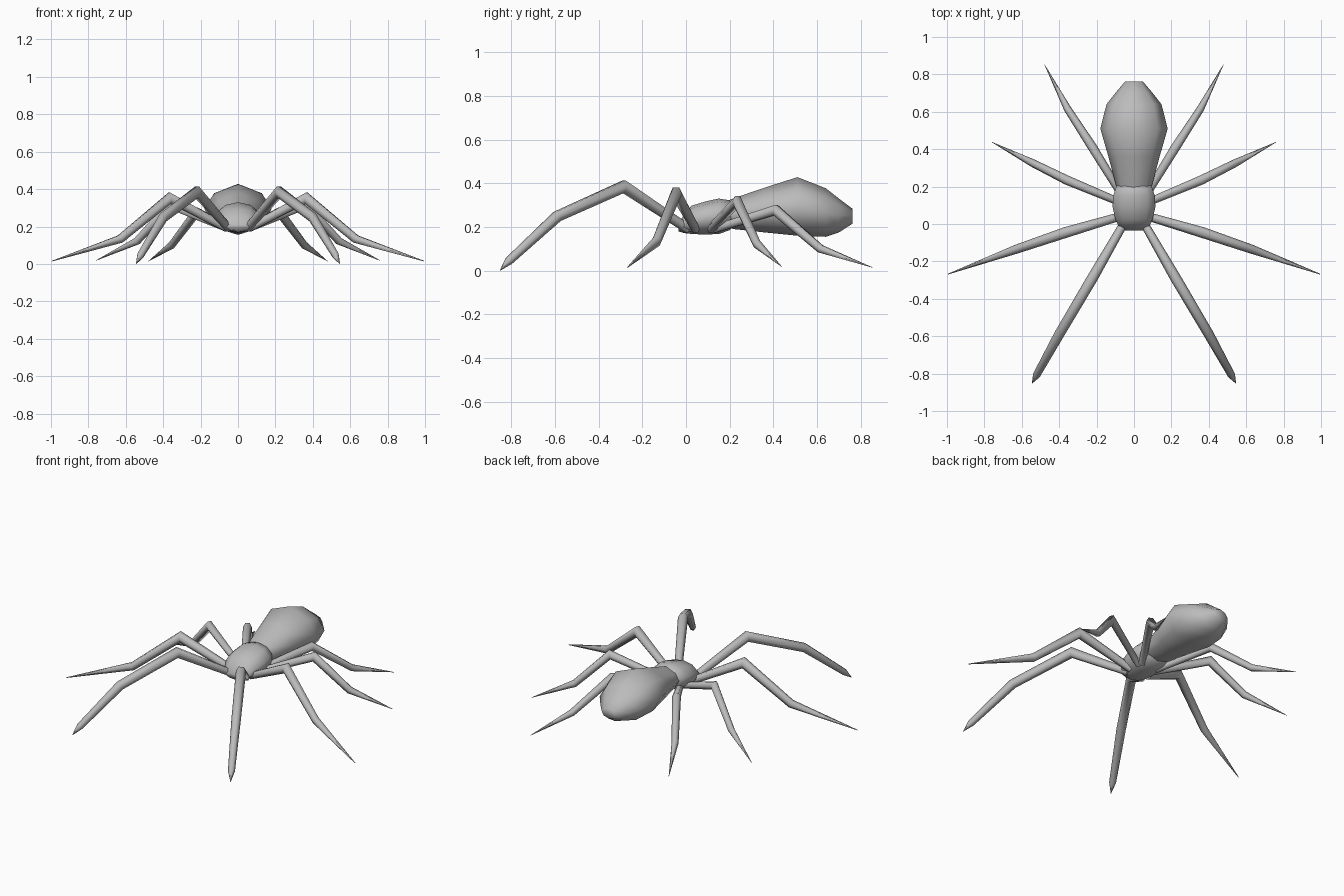
import bpy, bmesh, math
from mathutils import Vector

if "Cube" in bpy.data.objects:
    bpy.data.objects.remove(bpy.data.objects["Cube"])

grey = bpy.data.materials.new("body grey")
grey.diffuse_color = (0.5, 0.5, 0.5, 1)
grey.use_nodes = True
grey.node_tree.nodes["Principled BSDF"].inputs["Base Color"].default_value = grey.diffuse_color


def loft(name, rings, sharp=40):
    """Skin a list of equal-sized point rings, capping both ends."""
    bm = bmesh.new()
    loops = [[bm.verts.new(p) for p in ring] for ring in rings]
    n = len(loops[0])
    for a, b in zip(loops, loops[1:]):
        for i in range(n):
            j = (i + 1) % n
            bm.faces.new((a[i], a[j], b[j], b[i]))
    bm.faces.new(loops[0])
    bm.faces.new(loops[-1])
    bmesh.ops.recalc_face_normals(bm, faces=bm.faces[:])
    mesh = bpy.data.meshes.new(name)
    bm.to_mesh(mesh)
    bm.free()
    mesh.materials.append(grey)
    obj = bpy.data.objects.new(name, mesh)
    bpy.context.collection.objects.link(obj)
    bpy.ops.object.select_all(action='DESELECT')
    obj.select_set(True)
    bpy.context.view_layer.objects.active = obj
    bpy.ops.object.shade_smooth_by_angle(angle=math.radians(sharp))
    return obj


def body(name, profile, sides, sharp, peak=1.0):
    """Profile rows: y, half width, bottom z, top z. A peak above 1 slopes the back."""
    rings = []
    for y, w, lo, hi in profile:
        ring = []
        for i in range(sides):
            a = 2 * math.pi * i / sides
            c = math.cos(a)
            c = c ** peak if c > 0 else c
            ring.append((w * math.sin(a), y, (lo + hi) / 2 + (hi - lo) / 2 * c))
        rings.append(ring)
    return loft(name, rings, sharp)


def leg(name, points, radii, side, sides=6):
    """Tapered tube with mitred joints along a bent path."""
    pts = [Vector((x * side, y, z)) for x, y, z in points]
    rings = []
    for k, p in enumerate(pts):
        before = (p - pts[max(k - 1, 0)]).normalized()
        after = (pts[min(k + 1, len(pts) - 1)] - p).normalized()
        t = (before + after).normalized()
        across = t.cross(Vector((0, 0, 1))).normalized()
        up = across.cross(t)
        stretch = 1 / max(0.75, t.dot(after if after.length else before))
        ring = []
        for i in range(sides):
            a = 2 * math.pi * i / sides
            ring.append(p + radii[k] * (across * math.cos(a) + up * math.sin(a) * stretch))
        rings.append(ring)
    return loft(name, rings, 75)


# Head and thorax
body("thorax", [
    (-0.035, 0.06, 0.18, 0.215), (-0.01, 0.088, 0.172, 0.255),
    (0.025, 0.105, 0.168, 0.297), (0.09, 0.12, 0.165, 0.317),
    (0.15, 0.118, 0.168, 0.33), (0.20, 0.10, 0.185, 0.322),
    (0.225, 0.06, 0.21, 0.29)], 10, 80)

# Abdomen
body("abdomen", [
    (0.15, 0.08, 0.21, 0.305), (0.22, 0.10, 0.19, 0.332),
    (0.36, 0.137, 0.175, 0.38), (0.51, 0.18, 0.16, 0.428),
    (0.64, 0.147, 0.155, 0.377), (0.70, 0.10, 0.175, 0.33),
    (0.762, 0.048, 0.215, 0.283)], 8, 70, 1.35)

# Legs: hip, knee, ankle, (claw), tip
legs = {
    "front_leg": ([(0.05, 0.01, 0.19), (0.22, -0.285, 0.385), (0.40, -0.59, 0.248),
                   (0.522, -0.81, 0.045), (0.545, -0.852, 0.0)],
                  [0.022, 0.029, 0.027, 0.02, 0.001]),
    "second_leg": ([(0.06, 0.045, 0.19), (0.365, -0.045, 0.352), (0.63, -0.135, 0.133),
                    (0.995, -0.268, 0.015)],
                   [0.022, 0.029, 0.024, 0.002]),
    "third_leg": ([(0.06, 0.11, 0.19), (0.36, 0.235, 0.316), (0.54, 0.325, 0.122),
                   (0.76, 0.438, 0.018)],
                  [0.02, 0.025, 0.021, 0.001]),
    "rear_leg": ([(0.05, 0.13, 0.19), (0.222, 0.41, 0.277), (0.355, 0.615, 0.10),
                  (0.478, 0.852, 0.015)],
                 [0.02, 0.025, 0.02, 0.001]),
}
for name, (points, radii) in legs.items():
    for label, side in (("right", 1), ("left", -1)):
        leg(f"{name}_{label}", points, radii, side)
